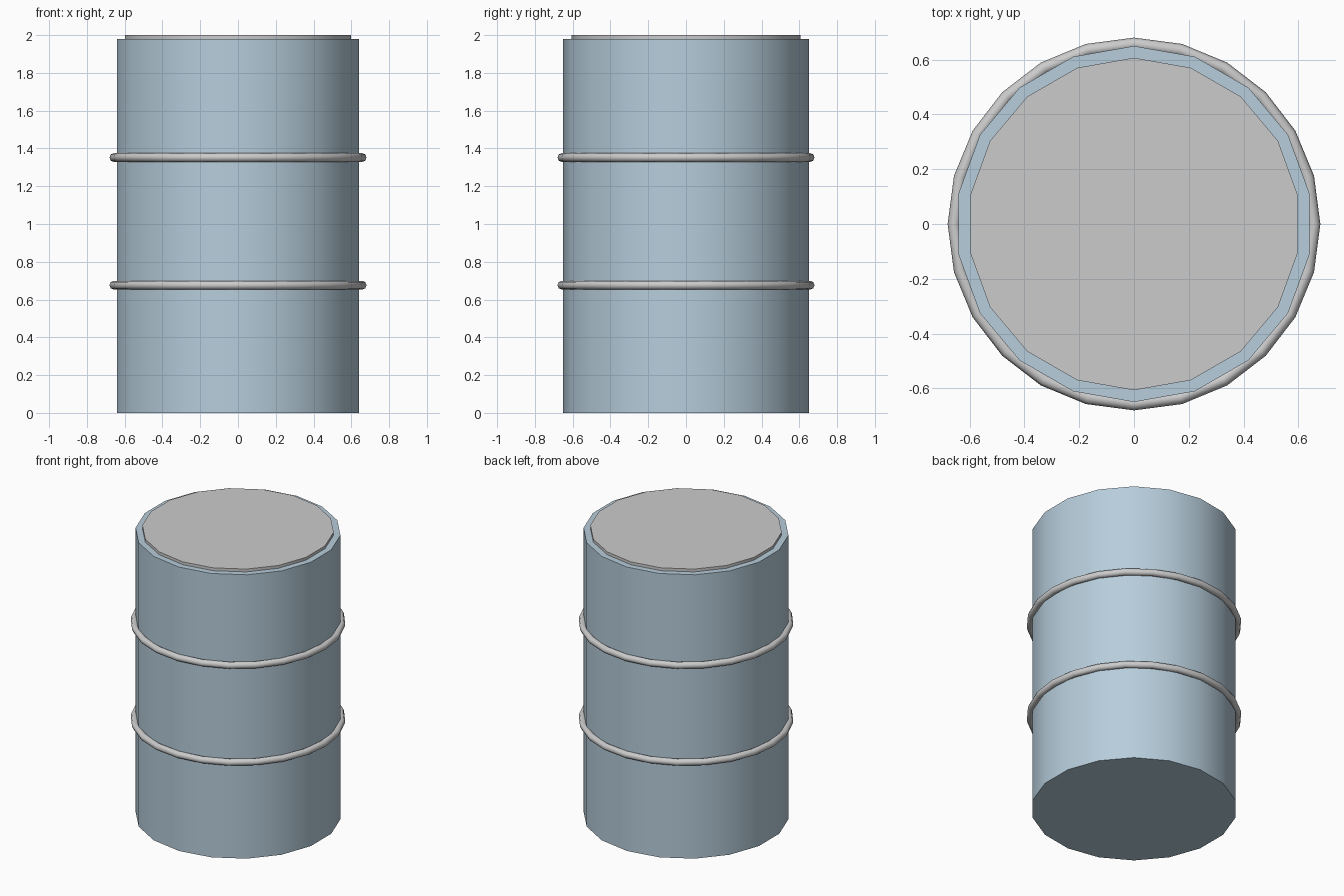
import bpy
import math

if "Cube" in bpy.data.objects:
    bpy.data.objects.remove(bpy.data.objects["Cube"])

blue = bpy.data.materials.new("blue_paint")
blue.diffuse_color = (0.47, 0.61, 0.71, 1.0)
blue.use_nodes = True
blue.node_tree.nodes["Principled BSDF"].inputs["Base Color"].default_value = blue.diffuse_color


def smooth(angle):
    bpy.ops.object.shade_smooth_by_angle(angle=math.radians(angle))


def drum(name, radius, z0, z1):
    # 18-sided closed cylinder between two heights
    bpy.ops.mesh.primitive_cylinder_add(
        vertices=18, radius=radius, depth=z1 - z0, location=(0, 0, (z0 + z1) / 2))
    ob = bpy.context.object
    ob.name = name
    smooth(30)
    return ob


def hoop(name, z):
    # rounded rolling hoop around the body
    bpy.ops.mesh.primitive_torus_add(
        major_segments=24, minor_segments=8,
        major_radius=0.657, minor_radius=0.0235, location=(0, 0, z))
    bpy.context.object.name = name
    smooth(60)


# barrel body
body = drum("barrel_body", 0.65, 0.0, 1.98)
body.data.materials.append(blue)

# raised lid
drum("lid", 0.607, 1.96, 2.0)

# two hoops
for name, z in (("lower_hoop", 0.676), ("upper_hoop", 1.352)):
    hoop(name, z)
